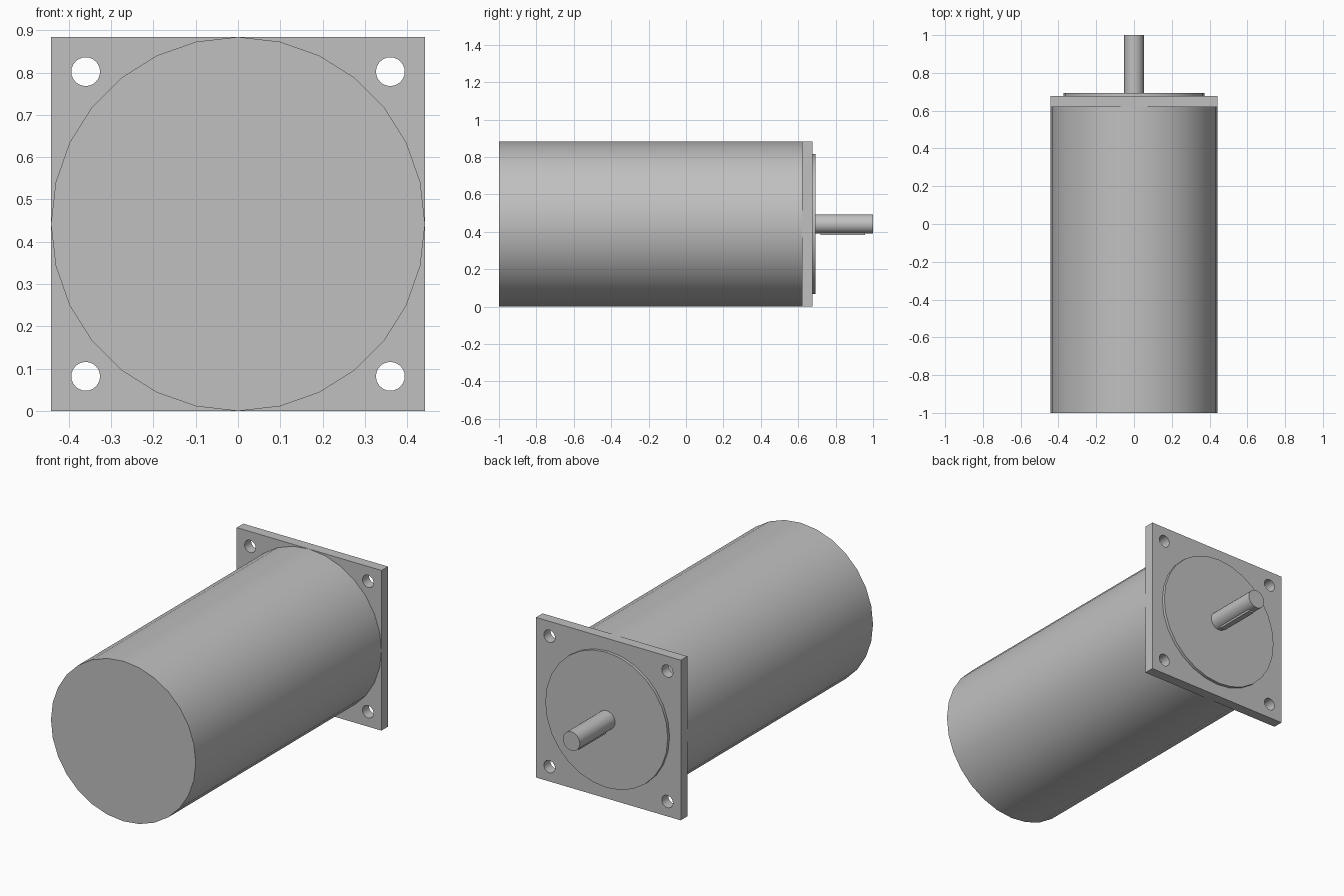
import bpy
from math import pi, radians

cube = bpy.data.objects.get("Cube")
if cube:
    bpy.data.objects.remove(cube, do_unlink=True)

AXIS_Z = 0.442   # height of the motor axis
HALF = 0.442     # body radius and half the flange width

# Single metal colour
metal = bpy.data.materials.new("grey_metal")
metal.use_nodes = True
GREY = (0.53, 0.53, 0.53, 1)
metal.diffuse_color = GREY
metal.node_tree.nodes["Principled BSDF"].inputs["Base Color"].default_value = GREY


def finish(name):
    obj = bpy.context.object
    obj.name = name
    obj.data.materials.append(metal)
    return obj


def rod(name, radius, y0, y1, sides, x=0, z=AXIS_Z):
    """Cylinder running along y."""
    bpy.ops.mesh.primitive_cylinder_add(
        vertices=sides, radius=radius, depth=y1 - y0,
        location=(x, (y0 + y1) / 2, z), rotation=(pi / 2, 0, 0))
    bpy.ops.object.shade_smooth_by_angle(angle=radians(35))
    return finish(name)


def block(name, width, y0, y1, z0, z1):
    bpy.ops.mesh.primitive_cube_add(size=1, location=(0, (y0 + y1) / 2, (z0 + z1) / 2))
    obj = finish(name)
    obj.scale = (width, y1 - y0, z1 - z0)
    bpy.ops.object.transform_apply(location=False, rotation=False, scale=True)
    return obj


# Motor housing, pilot boss and output shaft
rod("motor_body", HALF, -1, 0.62, 28)
rod("pilot_boss", 0.374, 0.67, 0.693, 28)
rod("output_shaft", 0.052, 0.69, 1, 24)

# Shaft key along the underside
block("shaft_key", 0.032, 0.72, 0.957, 0.382, 0.42)

# Square mounting flange with four bolt holes
flange = block("mounting_flange", 2 * HALF, 0.62, 0.677, 0, 2 * HALF)
for sx in (-1, 1):
    for sz in (-1, 1):
        cutter = rod("hole_cutter", 0.034, 0.55, 0.75, 24, sx * 0.36, AXIS_Z + sz * 0.36)
        cutter.hide_render = True
        bpy.ops.object.select_all(action="DESELECT")
        bpy.context.view_layer.objects.active = flange
        flange.select_set(True)
        cut = flange.modifiers.new("bolt_hole", "BOOLEAN")
        cut.operation = "DIFFERENCE"
        cut.solver = "EXACT"
        cut.object = cutter
        bpy.ops.object.modifier_apply(modifier=cut.name)
        bpy.data.objects.remove(cutter, do_unlink=True)
bpy.ops.object.shade_smooth_by_angle(angle=radians(35))
